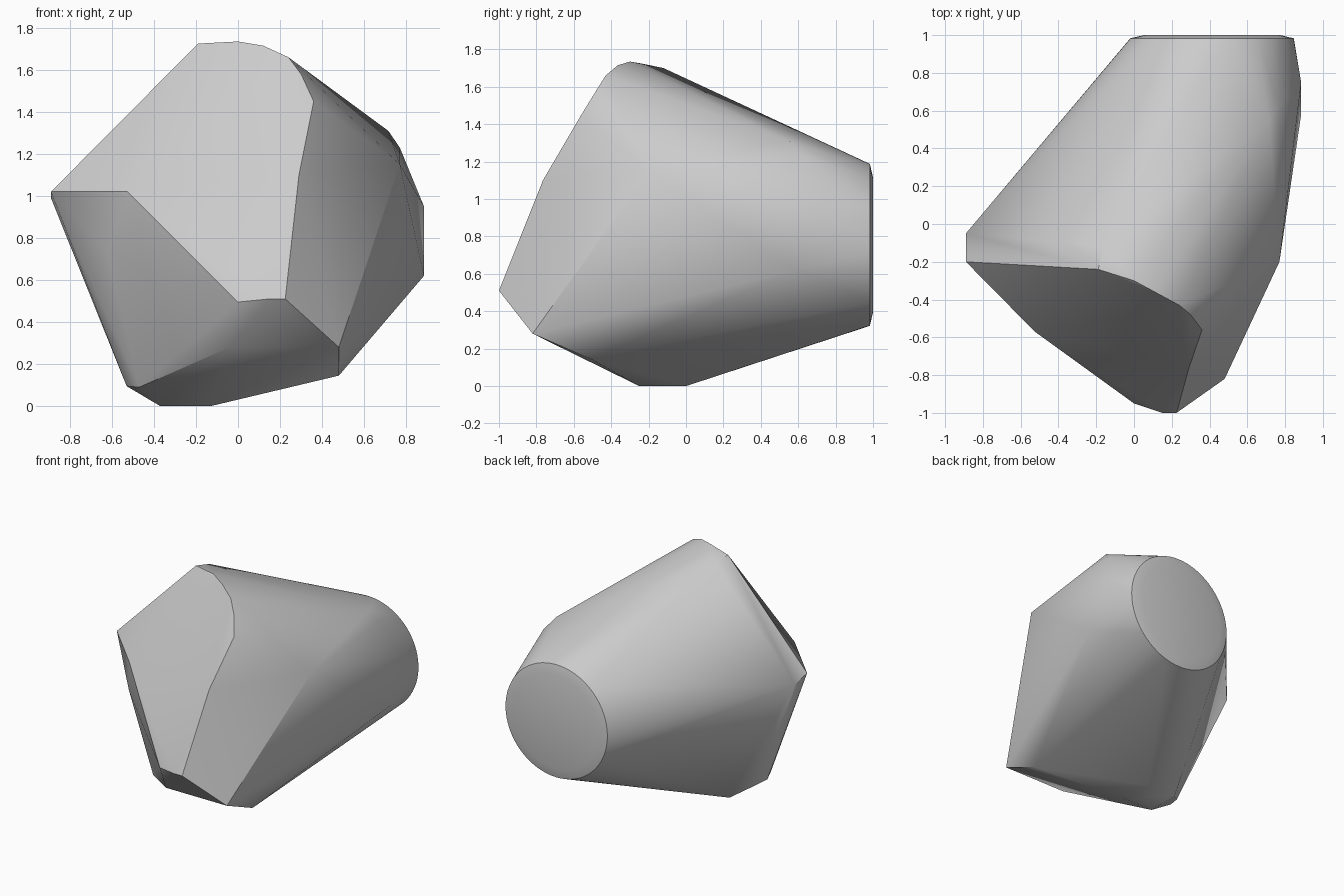
import bpy, bmesh
from math import cos, sin, tau, radians

cube = bpy.data.objects.get("Cube")
if cube:
    bpy.data.objects.remove(cube, do_unlink=True)

stone = bpy.data.materials.new("stone_grey")
stone.use_nodes = True
grey = (0.6, 0.6, 0.6, 1)
stone.diffuse_color = grey
stone.node_tree.nodes["Principled BSDF"].inputs["Base Color"].default_value = grey

# Corners of the boulder, grouped by region
side_tip = [(-.89, -.2, 1.02), (-.89, -.05, .99), (-.525, -.57, 1.02), (-.62, -.44, .73)]
crown = [(-.19, -.24, 1.725), (-.16, -.12, 1.7), (0, -.3, 1.735), (.12, -.365, 1.715),
         (.24, -.43, 1.66), (.3, -.48, 1.58), (.36, -.56, 1.45), (.29, -.765, 1.1)]
shoulder = [(.77, -.2, 1.15), (.715, .55, 1.31), (.77, .63, 1.23),
            (.885, .58, .62), (.885, .75, .95)]
nose = [(0, -.95, .495), (.15, -1, .51), (.225, -1, .51),
        (-.04, -.82, .28), (.48, -.82, .28), (.48, -.51, .145)]
foot = [(-.53, -.23, .095), (-.5, -.13, .08), (-.47, -.36, .09),
        (-.37, 0, 0), (-.37, -.25, 0), (-.13, 0, 0), (-.13, -.25, 0)]


def ring(radius, y, count=64):
    """Circle of points around the round back end."""
    return [(.413 + radius * cos(tau * i / count), y, .755 + radius * sin(tau * i / count))
            for i in range(count)]


back_end = ring(.433, .983) + ring(.36, 1)

# Wrap all corners in one convex skin
bm = bmesh.new()
for p in side_tip + crown + shoulder + nose + foot + back_end:
    bm.verts.new(p)
hull = bmesh.ops.convex_hull(bm, input=bm.verts)
loose = {g for g in hull["geom_interior"] + hull["geom_unused"]
         if isinstance(g, bmesh.types.BMVert)}
bmesh.ops.delete(bm, geom=list(loose), context="VERTS")
bmesh.ops.dissolve_limit(bm, angle_limit=radians(1), verts=bm.verts, edges=bm.edges)
bmesh.ops.recalc_face_normals(bm, faces=bm.faces)

mesh = bpy.data.meshes.new("boulder")
bm.to_mesh(mesh)
bm.free()
mesh.materials.append(stone)
boulder = bpy.data.objects.new("boulder", mesh)
bpy.context.collection.objects.link(boulder)

# Soft shading over gentle bends, crisp at the strong edges
bpy.ops.object.select_all(action="DESELECT")
boulder.select_set(True)
bpy.context.view_layer.objects.active = boulder
bpy.ops.object.shade_smooth_by_angle(angle=radians(30))
